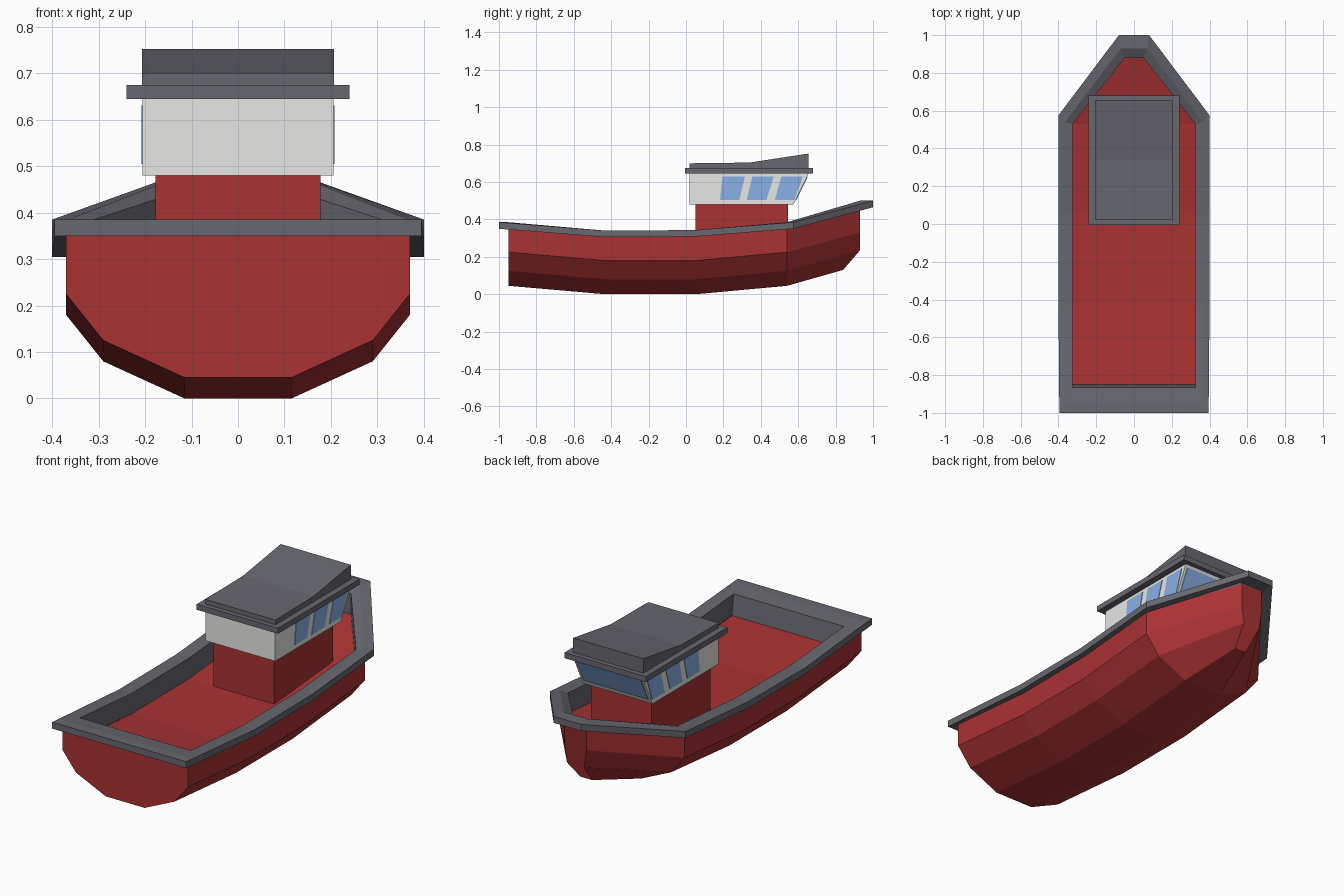
import bpy
import bmesh

cube = bpy.data.objects.get("Cube")
if cube:
    bpy.data.objects.remove(cube, do_unlink=True)


def material(name, *rgb):
    mat = bpy.data.materials.new(name)
    mat.use_nodes = True
    mat.diffuse_color = (*rgb, 1)
    mat.node_tree.nodes["Principled BSDF"].inputs["Base Color"].default_value = (*rgb, 1)
    return mat


red = material("hull red", 0.4, 0.032, 0.034)
gray = material("slate gray", 0.135, 0.135, 0.16)
white = material("cabin white", 0.8, 0.8, 0.79)
blue = material("window blue", 0.26, 0.45, 0.83)


def loft(name, sections, mat, wrap_section=True, wrap_path=False, caps=True):
    """Skin a row of matching cross-sections into one flat-shaded object."""
    bm = bmesh.new()
    rows = [[bm.verts.new(p) for p in s] for s in sections]
    pairs = list(zip(rows, rows[1:]))
    if wrap_path:
        pairs.append((rows[-1], rows[0]))
    count = len(rows[0])
    for a, b in pairs:
        for i in range(count if wrap_section else count - 1):
            j = (i + 1) % count
            bm.faces.new((a[i], a[j], b[j], b[i]))
    if caps and not wrap_path:
        bm.faces.new(rows[0])
        bm.faces.new(rows[-1])
    bmesh.ops.recalc_face_normals(bm, faces=bm.faces[:])
    mesh = bpy.data.meshes.new(name)
    bm.to_mesh(mesh)
    bm.free()
    mesh.materials.append(mat)
    obj = bpy.data.objects.new(name, mesh)
    bpy.context.collection.objects.link(obj)
    return obj


def prism(name, profile, x0, x1, mat):
    """Extrude a (y, z) side profile across x."""
    return loft(name, [[(x, y, z) for y, z in profile] for x in (x0, x1)], mat)


def box(name, half, y0, y1, z0, z1, mat):
    return prism(name, [(y0, z0), (y1, z0), (y1, z1), (y0, z1)], -half, half, mat)


def mirrored(points):
    return points + [(-x, y, z) for x, y, z in reversed(points)]


# Hull: four chine points per side, lifted towards both ends
chines = [(0.37, 0.31), (0.37, 0.18), (0.29, 0.08), (0.115, 0)]
stations = []
for y, lift in ((-0.95, 0.045), (-0.43, 0), (0.05, 0), (0.54, 0.045)):
    stations.append(mirrored([(x, y, z + lift) for x, z in chines]))
stations.append(mirrored([(0.065, 0.93, 0.46), (0.065, 0.93, 0.33),
                          (0.05, 0.93, 0.235), (0.035, 0.84, 0.13)]))
loft("hull", stations, red, wrap_section=False)

# Rail and bulwark: outer edge, hull line and inner edge at each station
outer = [(0.395, -1, 0.385), (0.4, -0.43, 0.34), (0.4, 0.05, 0.343),
         (0.4, 0.575, 0.385), (0.08, 1, 0.5)]
middle = [(0.365, -0.95), (0.365, -0.43), (0.365, 0.05), (0.365, 0.54), (0.07, 0.93)]
inner = [(0.325, -0.865, 0.375), (0.325, -0.43, 0.34), (0.325, 0.05, 0.343),
         (0.325, 0.53, 0.38), (0.05, 0.88, 0.47)]
LIP, DEPTH = 0.035, 0.11
side = []
for (ox, oy, oz), (mx, my), (ix, iy, iz) in zip(outer, middle, inner):
    foot = iy + 0.015 if iy == inner[0][1] else iy
    side.append([(ox, oy, oz), (mx, my, oz), (ix, iy, iz),
                 (ix, foot, iz - DEPTH), (mx, my, oz - LIP), (ox, oy, oz - LIP)])
other = [[(-x, y, z) for x, y, z in s] for s in reversed(side)]
loft("rail", side + other, gray, wrap_path=True)

# Deck: thin slab following the sheer
deck = []
for x, y, z in inner:
    top = z - DEPTH
    deck.append([(-x, y, top), (x, y, top), (x, y, top - 0.01), (-x, y, top - 0.01)])
loft("deck", deck, red)

# Cabin
box("cabin_base", 0.178, 0.05, 0.545, 0.2, 0.48, red)
prism("wheelhouse", [(0.02, 0.48), (0.575, 0.48), (0.655, 0.645), (0.02, 0.645)],
      -0.205, 0.205, white)
box("roof_slab", 0.24, -0.005, 0.68, 0.645, 0.675, gray)
prism("roof_top", [(0.02, 0.675), (0.655, 0.675), (0.655, 0.752),
                   (0.34, 0.704), (0.02, 0.7)], -0.207, 0.207, gray)

# Side windows: raked panes, bottom and top spans along y
panes = [(0.182, 0.285, 0.195, 0.315), (0.325, 0.43, 0.355, 0.47),
         (0.475, 0.58, 0.51, 0.625)]
LOW, HIGH = 0.505, 0.63
for number, (b0, b1, t0, t1) in enumerate(panes, 1):
    shape = [(b0, LOW), (b1, LOW), (t1, HIGH), (t0, HIGH)]
    for label, sign in (("left", 1), ("right", -1)):
        prism(f"{label}_window_{number}", shape, sign * 0.202, sign * 0.208, blue)


# Bow window: a plate lying on the raked face
def rake(z, offset):
    return 0.575 + (z - 0.48) * 0.08 / 0.165 + offset, z


prism("bow_window", [rake(LOW, -0.002), rake(LOW, 0.004),
                     rake(HIGH, 0.004), rake(HIGH, -0.002)], -0.19, 0.19, blue)
